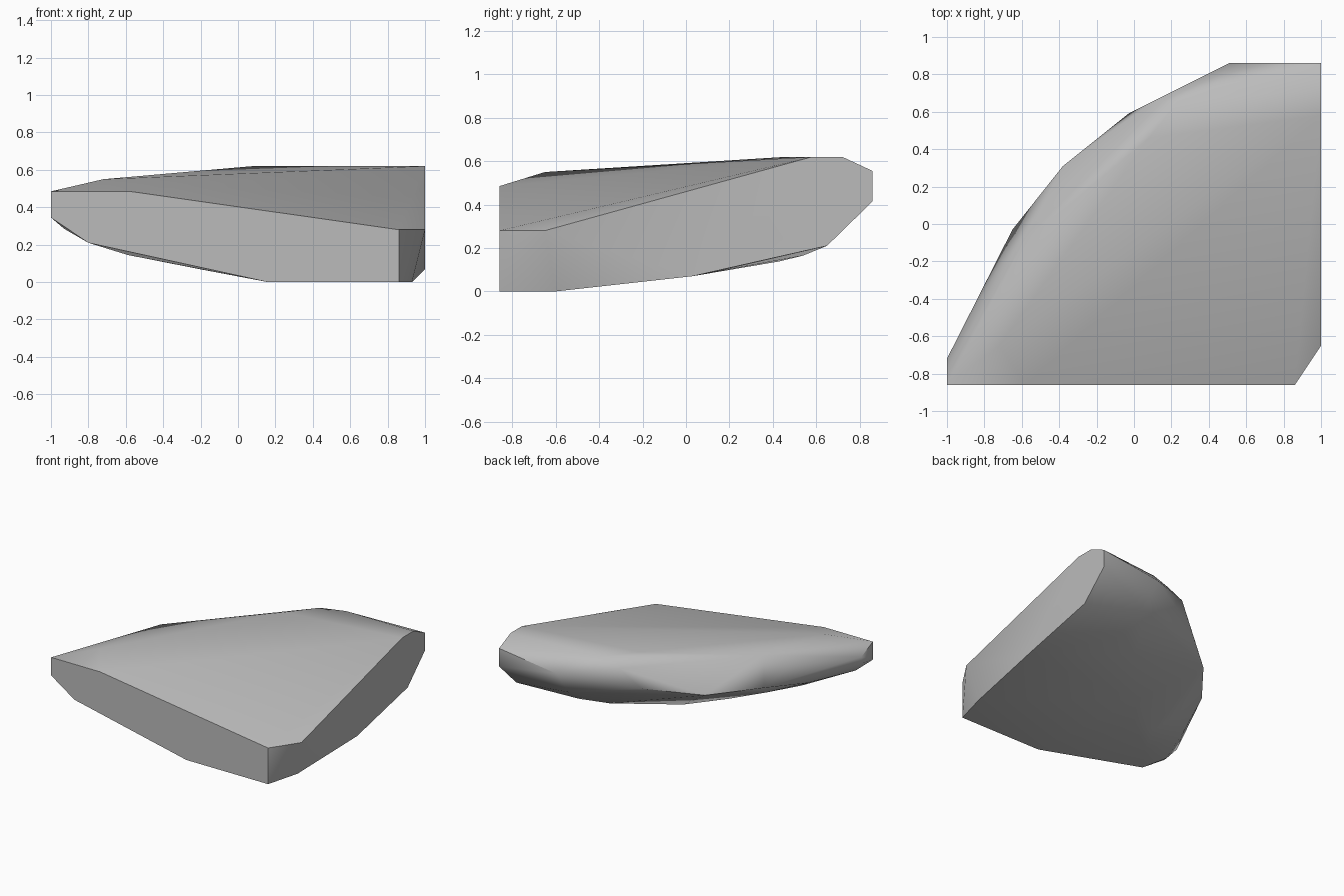
import bpy
import bmesh
import math

# Remove the default object
default_cube = bpy.data.objects.get("Cube")
if default_cube:
    bpy.data.objects.remove(default_cube, do_unlink=True)


def make_material(name, value):
    material = bpy.data.materials.new(name)
    material.use_nodes = True
    colour = (value, value, value, 1.0)
    material.diffuse_color = colour
    material.node_tree.nodes["Principled BSDF"].inputs["Base Color"].default_value = colour
    return material


def make_faceted_solid(name, groups, material):
    """Wrap a convex skin around groups of corner points."""
    mesh = bpy.data.meshes.new(name)
    bm = bmesh.new()
    for group in groups:
        for corner in group:
            bm.verts.new(corner)
    hull = bmesh.ops.convex_hull(bm, input=bm.verts)
    leftovers = set(hull["geom_interior"]) | set(hull["geom_unused"])
    loose = [item for item in leftovers if isinstance(item, bmesh.types.BMVert)]
    bmesh.ops.delete(bm, geom=loose, context="VERTS")
    # Merge triangles that share a plane into clean flat faces
    bmesh.ops.dissolve_limit(bm, angle_limit=math.radians(0.2),
                             verts=bm.verts, edges=bm.edges)
    bmesh.ops.recalc_face_normals(bm, faces=bm.faces)
    bm.to_mesh(mesh)
    bm.free()
    mesh.materials.append(material)
    solid = bpy.data.objects.new(name, mesh)
    bpy.context.collection.objects.link(solid)
    return solid


FRONT, BACK, SIDE = -0.86, 0.86, 1.0

# Flat cut walls: front, side and the narrow back end
front_wall = [(x, FRONT, z) for x, z in (
    (-1, 0.345), (-1, 0.485), (-0.58, 0.485), (0.86, 0.28),
    (0.86, 0), (0.16, 0), (-0.8, 0.21))]
side_wall = [(SIDE, y, z) for y, z in (
    (-0.65, 0.28), (0.58, 0.62), (0.72, 0.62), (0.65, 0.21), (0.03, 0.07))]
back_wall = [(x, BACK, z) for x, z in (
    (SIDE, 0.555), (SIDE, 0.415), (0.51, 0.49))]

# Rounded upper shoulder
shoulder = [(-0.72, -0.65, 0.55), (-0.59, -0.1, 0.56), (0.08, 0.46, 0.62),
            (0.24, 0.66, 0.62), (0.42, 0.72, 0.62)]

# Widest outline around the curved side
rim = [(-1, -0.72, 0.37), (-1, -0.72, 0.42), (-0.72, -0.23, 0.46),
       (-0.65, -0.03, 0.35), (-0.38, 0.31, 0.35), (-0.03, 0.59, 0.415),
       (0.11, 0.66, 0.56)]

# Turn of the curved side into the base
lower_bevel = [(-0.93, -0.75, 0.285), (-0.78, -0.38, 0.29), (0.5, 0.73, 0.3)]

# Shallow rounded underside, ending at the clipped corner
underside = [(-0.59, -0.57, 0.145), (-0.45, -0.33, 0.145), (-0.2, -0.23, 0.068),
             (0, 0.03, 0.07), (0.35, 0.43, 0.138), (0.54, 0.54, 0.165),
             (0.93, -0.6, 0)]

stone_grey = make_material("stone grey", 0.5)
stone = make_faceted_solid(
    "stone_wedge",
    [front_wall, side_wall, back_wall, shoulder, rim, lower_bevel, underside],
    stone_grey)

# Smooth the worn surfaces, keep the cut edges crisp
bpy.ops.object.select_all(action="DESELECT")
stone.select_set(True)
bpy.context.view_layer.objects.active = stone
bpy.ops.object.shade_smooth_by_angle(angle=math.radians(42))
